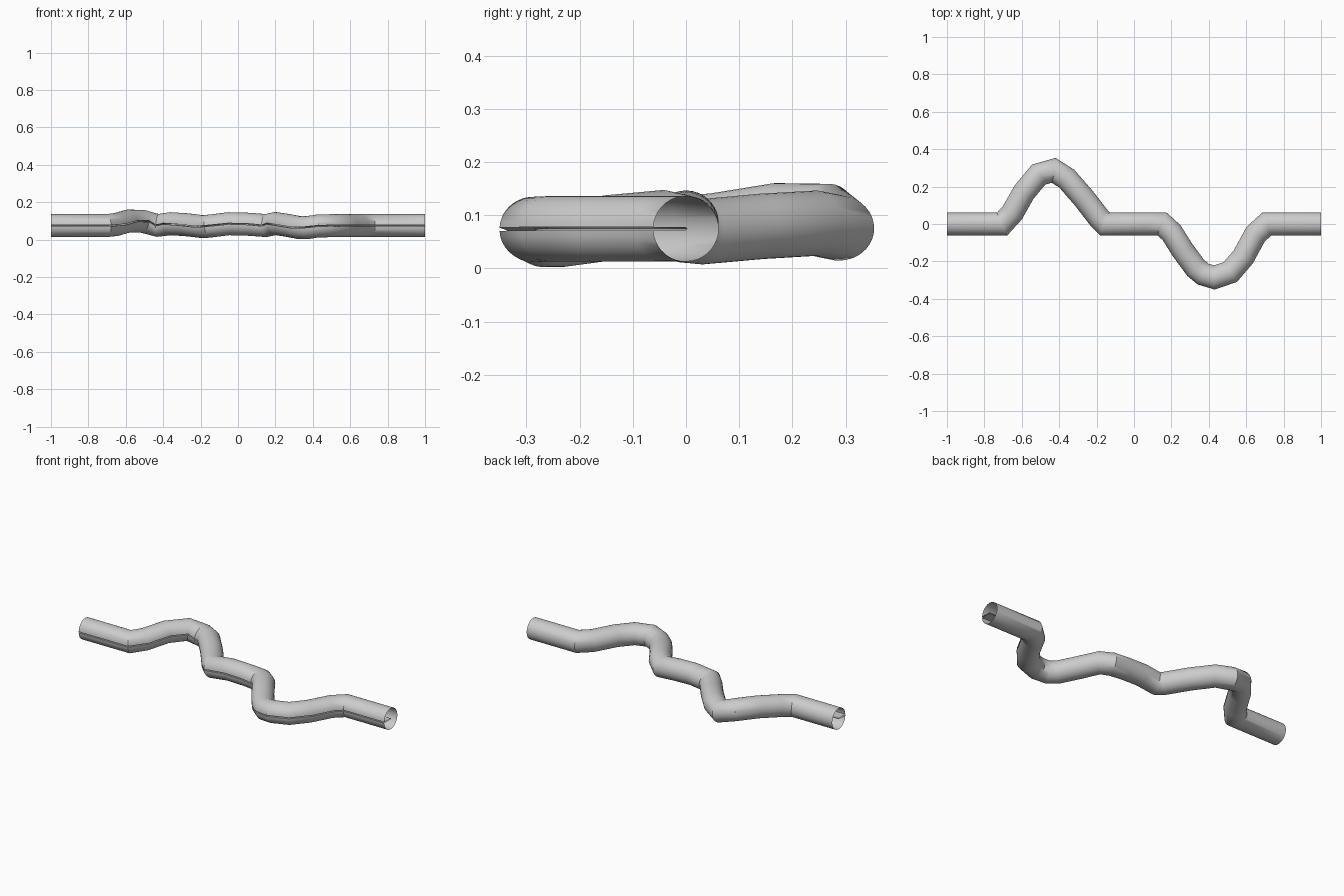
import bpy, bmesh, math
from mathutils import Vector

if "Cube" in bpy.data.objects:
    bpy.data.objects.remove(bpy.data.objects["Cube"])

R = 0.0615      # tube radius
SLIT = 0.003    # half height of the inner seam strip
SEG = 36

# Centre line: straight ends, two opposite bends with a slight rise and fall
path = [Vector(p) for p in [
    (-1, 0, .0745), (-.705, 0, .0745), (-.65, .06, .081), (-.588, .17, .099),
    (-.51, .264, .098), (-.43, .287, .076), (-.36, .243, .085), (-.27, .14, .079),
    (-.185, .03, .069), (-.155, 0, .072), (-.05, 0, .085), (.06, 0, .082),
    (.15, 0, .075), (.2, -.045, .086), (.26, -.14, .077), (.33, -.235, .064),
    (.37, -.268, .064), (.43, -.286, .0735), (.515, -.257, .0745), (.585, -.175, .0745),
    (.65, -.055, .0745), (.71, 0, .0745), (1, 0, .0745)]]

# Profile (side, up): round wall folded inward into a thin strip on the -y side
gap = math.asin(SLIT / R)
profile = []
for i in range(SEG + 1):
    a = -math.pi + gap + (2 * math.pi - 2 * gap) * i / SEG
    profile.append((R * math.cos(a), R * math.sin(a)))
profile += [(0, SLIT), (.003, 0), (0, -SLIT)]

# Sweep with mitred corners
bm = bmesh.new()
rings = []
for i, p in enumerate(path):
    t0 = (p - path[max(i - 1, 0)]) if i else path[1] - p
    t1 = (path[i + 1] - p) if i < len(path) - 1 else t0
    t0, t1 = t0.normalized(), t1.normalized()
    tan = (t0 + t1).normalized()
    side = Vector((-tan.y, tan.x, 0)).normalized()
    up = tan.cross(side)
    flat0, flat1 = Vector((t0.x, t0.y)), Vector((t1.x, t1.y))
    mitre = 1 / math.cos(flat0.angle(flat1) / 2)
    rings.append([bm.verts.new(p + side * s * mitre + up * u) for s, u in profile])
n = len(profile)
for a, b in zip(rings, rings[1:]):
    for j in range(n):
        k = (j + 1) % n
        bm.faces.new((a[j], b[j], b[k], a[k]))
bmesh.ops.recalc_face_normals(bm, faces=bm.faces)

mesh = bpy.data.meshes.new("bent_tube")
bm.to_mesh(mesh)
bm.free()
tube = bpy.data.objects.new("bent_tube", mesh)
bpy.context.collection.objects.link(tube)
bpy.context.view_layer.objects.active = tube
tube.select_set(True)
bpy.ops.object.shade_smooth_by_angle(angle=math.radians(35))
